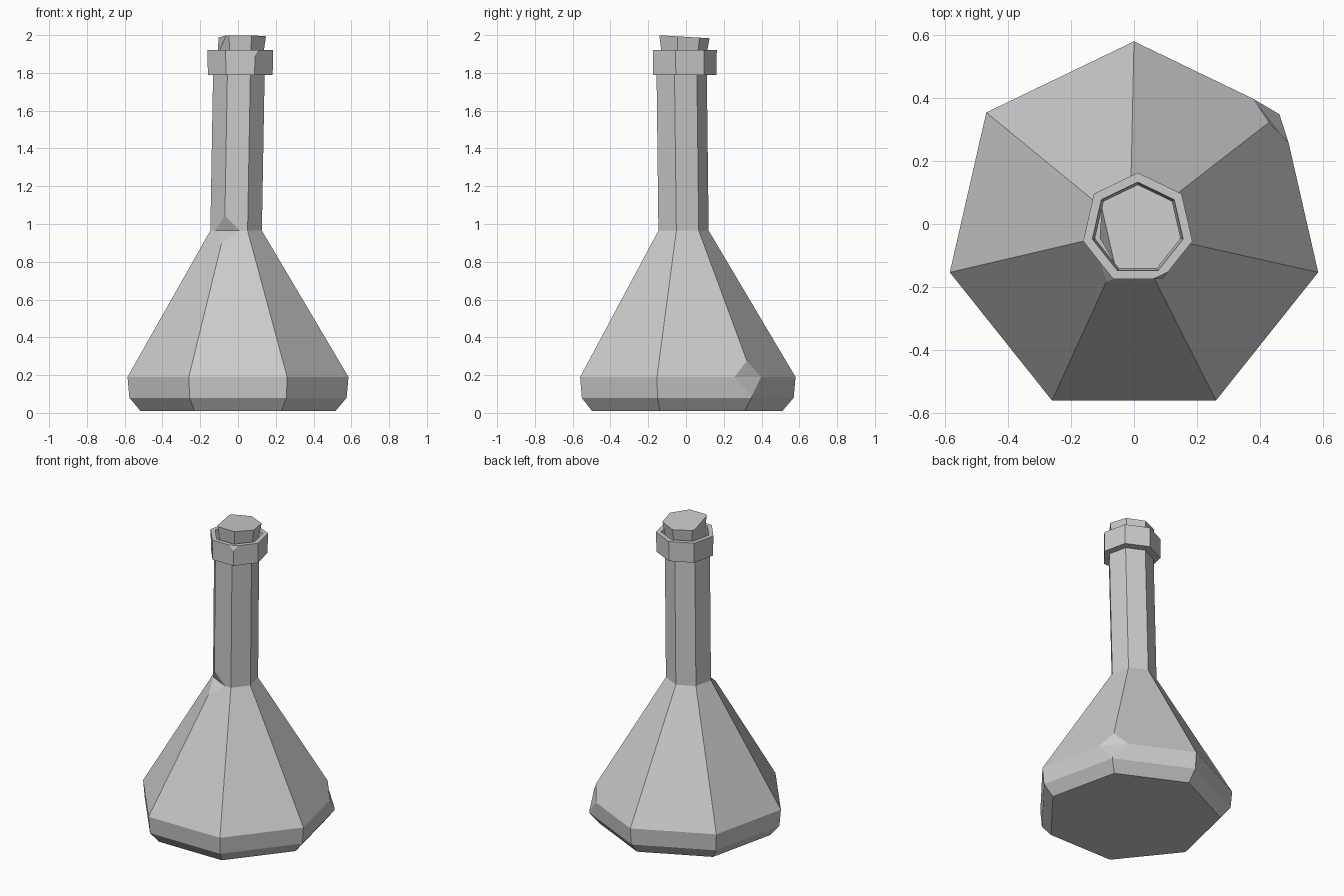
import bpy, bmesh, math
from mathutils import Vector

SIDES = 7

if "Cube" in bpy.data.objects:
    bpy.data.objects.remove(bpy.data.objects["Cube"])

grey = bpy.data.materials.new("plain grey")
grey.use_nodes = True
COLOUR = (0.6, 0.6, 0.6, 1)
grey.diffuse_color = COLOUR
grey.node_tree.nodes["Principled BSDF"].inputs["Base Color"].default_value = COLOUR


def lofted_part(name, profile, chips=(), tilt=0):
    """Loft seven-sided rings (x, y, radius, z), then chip chosen corners (ring, corner, size)."""
    bm = bmesh.new()
    rings = []
    for x, y, r, z in profile:
        ring = []
        for i in range(SIDES):
            a = math.pi / 2 - math.tau * i / SIDES
            ring.append(bm.verts.new((x + r * math.cos(a), y + r * math.sin(a), z)))
        rings.append(ring)
    for low, high in zip(rings, rings[1:]):
        for i in range(SIDES):
            j = (i + 1) % SIDES
            bm.faces.new((low[i], high[i], high[j], low[j]))
    bm.faces.new(rings[0])
    bm.faces.new(rings[-1][::-1])
    for v in rings[-1]:
        v.co.z -= tilt * (v.co.y - profile[-1][1] + profile[-1][2])

    corners = [(rings[r][i], size) for r, i, size in chips]
    for corner, size in corners:
        cut = bmesh.ops.bevel(bm, geom=[corner], offset=size, offset_type='OFFSET',
                              segments=1, affect='VERTICES', clamp_overlap=True)
        # fold each four-cornered chip across its level diagonal
        for face in [f for f in cut["faces"] if f.is_valid and len(f.verts) == 4]:
            a, b, c, d = face.verts
            pair = (a, c) if abs(a.co.z - c.co.z) < abs(b.co.z - d.co.z) else (b, d)
            bmesh.utils.face_split(face, *pair)
    bmesh.ops.recalc_face_normals(bm, faces=bm.faces)
    mesh = bpy.data.meshes.new(name)
    bm.to_mesh(mesh)
    bm.free()
    mesh.materials.append(grey)
    obj = bpy.data.objects.new(name, mesh)
    bpy.context.collection.objects.link(obj)
    return obj


# flask body and neck, chipped at the back shoulder and at the front of the waist
lofted_part("flask_body", [
    (0, -0.02, 0.53, 0.01),
    (0, -0.02, 0.59, 0.08),
    (0, -0.02, 0.60, 0.19),
    (-0.01, -0.02, 0.14, 0.965),
    (0.005, -0.03, 0.14, 1.82),
], chips=[(2, 1, 0.1), (3, 4, 0.08)])

# hollow collar around the mouth, chipped on its front rim
lofted_part("collar", [
    (0.012, -0.015, 0.176, 1.79),
    (0.012, -0.015, 0.178, 1.92),
    (0.012, -0.015, 0.148, 1.92),
    (0.012, -0.015, 0.14, 1.84),
], chips=[(1, 3, 0.1)])

# flared stopper with one broken corner and a slightly sloping top
lofted_part("stopper", [
    (0.012, -0.018, 0.112, 1.82),
    (0.012, -0.015, 0.14, 2.0),
], chips=[(1, 5, 0.1)], tilt=0.06)
